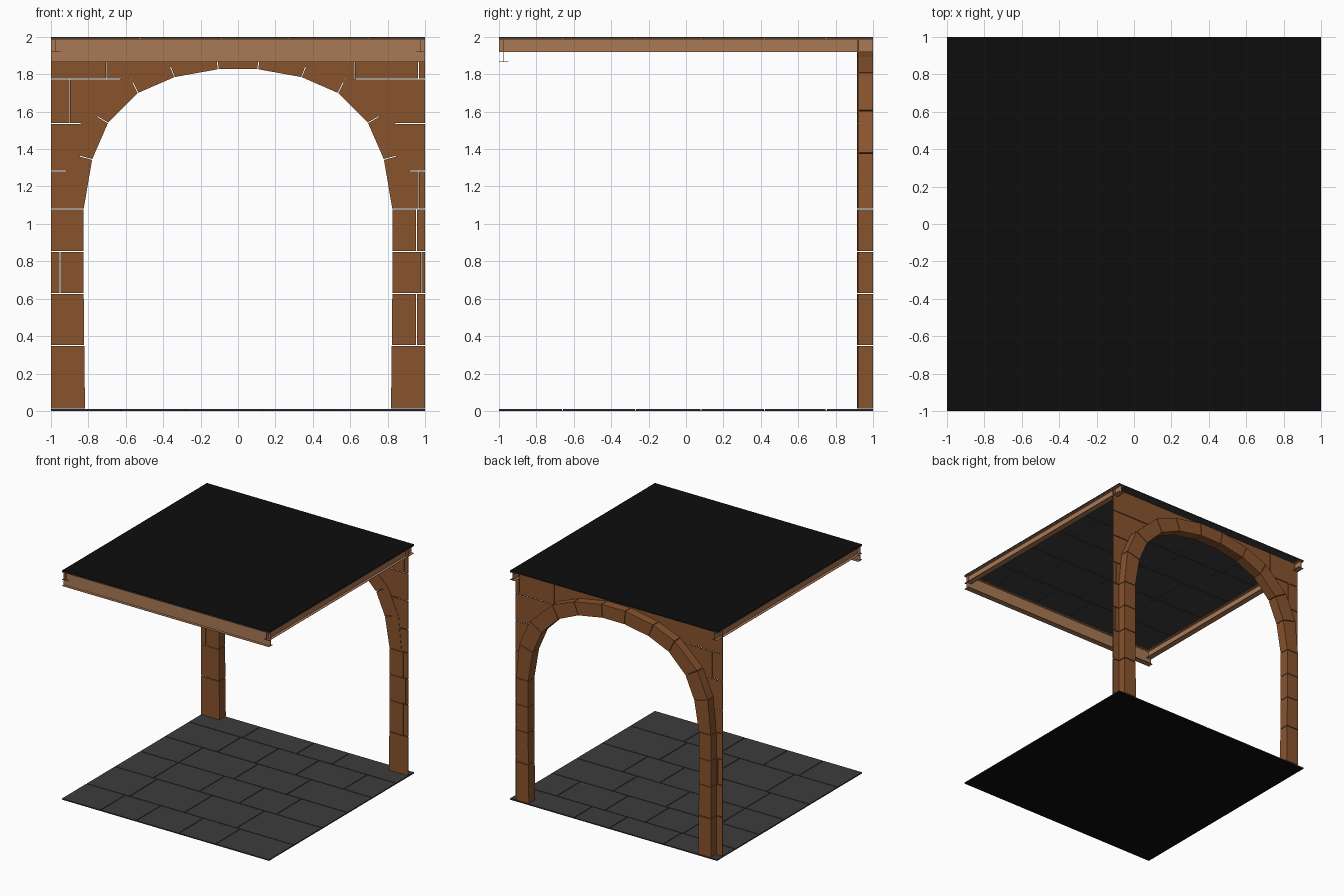
import bpy, bmesh, random

if "Cube" in bpy.data.objects:
    bpy.data.objects.remove(bpy.data.objects["Cube"])

random.seed(4)


def material(name, rgb):
    m = bpy.data.materials.new(name)
    m.diffuse_color = (*rgb, 1)
    m.use_nodes = True
    m.node_tree.nodes["Principled BSDF"].inputs["Base Color"].default_value = m.diffuse_color
    return m


BROWN = material("brown_stone", (0.25, 0.088, 0.027))
PALE = material("pale_wood", (0.40, 0.19, 0.092))
GREY = material("dark_grey_tile", (0.046, 0.046, 0.046))
BLACK = material("black_backing", (0.004, 0.004, 0.004))


def finish(name, bm, mat):
    bmesh.ops.recalc_face_normals(bm, faces=bm.faces)
    me = bpy.data.meshes.new(name)
    bm.to_mesh(me)
    bm.free()
    me.materials.append(mat)
    ob = bpy.data.objects.new(name, me)
    bpy.context.collection.objects.link(ob)
    return ob


def prism(bm, pts, y0, y1):
    """Extrude an x-z outline from y0 to y1."""
    f = bm.faces.new([bm.verts.new((x, y0, z)) for x, z in pts])
    r = bmesh.ops.extrude_face_region(bm, geom=[f])
    for v in r["geom"]:
        if isinstance(v, bmesh.types.BMVert):
            v.co.y = y1


def box(bm, x0, x1, y0, y1, z0, z1):
    prism(bm, [(x0, z0), (x1, z0), (x1, z1), (x0, z1)], y0, y1)


# Floor and roof: black backing sheet with flagstones on the room side
def tiles(name, z0, z1):
    bm = bmesh.new()
    g = 0.003
    rows = [-1, -0.66, -0.27, 0.08, 0.42, 0.75, 1]
    for y0, y1 in zip(rows, rows[1:]):
        x = -1.0
        while x < 0.999:
            nx = x + random.uniform(0.32, 0.55)
            if nx > 0.8:
                nx = 1.0
            box(bm, x + (g if x > -1 else 0), nx - (g if nx < 1 else 0),
                y0 + (g if y0 > -1 else 0), y1 - (g if y1 < 1 else 0), z0, z1)
            x = nx
    finish(name, bm, GREY)


for name, za, zb in (("floor_backing", 0, 0.003), ("roof_backing", 1.997, 2.0)):
    bm = bmesh.new()
    box(bm, -1, 1, -1, 1, za, zb)
    finish(name, bm, BLACK)
tiles("floor_tiles", 0.003, 0.010)
tiles("ceiling_tiles", 1.990, 1.997)

# Thin I-section beams under the roof on the front and both sides
t = 0.003
bm = bmesh.new()
box(bm, -1, 1, -0.977, -0.973, 1.867, 1.997)
box(bm, -1, 1, -1, -0.95, 1.865, 1.865 + t)
box(bm, -1, 1, -1, -0.95, 1.985, 1.985 + t)
finish("front_beam", bm, PALE)
for side, s in (("left", -1), ("right", 1)):
    bm = bmesh.new()
    box(bm, s * 0.973, s * 0.977, -1, 1, 1.922, 1.997)
    box(bm, s * 0.95, s, -1, 1, 1.92, 1.92 + t)
    box(bm, s * 0.95, s, -1, 1, 1.985, 1.985 + t)
    finish(side + "_beam", bm, PALE)

# Arch ring joints: inner and outer ends, from foot to crown
INNER = [(0.818, 0.01), (0.822, 0.35), (0.825, 0.627), (0.825, 0.853), (0.825, 1.08),
         (0.78, 1.345), (0.695, 1.54), (0.535, 1.70), (0.34, 1.785), (0.107, 1.827)]
OUTER = [(0.94, 0.01), (0.94, 0.35), (0.94, 0.627), (0.94, 0.853), (0.94, 1.08),
         (0.91, 1.38), (0.81, 1.607), (0.59, 1.81), (0.382, 1.893), (0.115, 1.942)]
MID = [((a + c) / 2, (b + d) / 2) for (a, b), (c, d) in zip(INNER, OUTER)]


def lerp(p, q, f):
    return (p[0] + (q[0] - p[0]) * f, p[1] + (q[1] - p[1]) * f)


def mid_x(z):
    for p, q in zip(MID, MID[1:]):
        if p[1] <= z <= q[1]:
            return p[0] + (q[0] - p[0]) * (z - p[1]) / (q[1] - p[1])
    return 0.0


# Ring blocks
Y0, Y1 = 0.913, 1.0
for side, s in (("left", -1), ("right", 1)):
    bm = bmesh.new()
    for i in range(len(INNER) - 1):
        e = 0.01
        quad = [lerp(INNER[i], INNER[i + 1], e), lerp(OUTER[i], OUTER[i + 1], e),
                lerp(OUTER[i], OUTER[i + 1], 1 - e), lerp(INNER[i], INNER[i + 1], 1 - e)]
        prism(bm, [(s * x, z) for x, z in quad], Y0, Y1)
    finish(side + "_arch_blocks", bm, BROWN)
bm = bmesh.new()
a, b = INNER[-1], OUTER[-1]
prism(bm, [(-a[0] + t, a[1]), (a[0] - t, a[1]), (b[0] - t, b[1]), (-b[0] + t, b[1])], Y0, Y1)
finish("keystone", bm, BROWN)


# Thin wall facing behind the ring: rows of (bottom, top, split positions)
def facing(bm, s, z0, z1, splits):
    z0, z1 = z0 + 0.003, z1 - 0.003
    xs = [1.0] + splits
    for xa, xb in zip(xs, splits):
        box(bm, s * (xb + 0.004), s * xa, 0.916, 0.924, z0, z1)
    xa = xs[-1]
    pts = [(xa, z0), (mid_x(z0), z0)]
    pts += [p for p in MID if z0 < p[1] < z1]
    if z1 > MID[-1][1]:
        pts.append((0.0, MID[-1][1]))
    pts += [(mid_x(z1), z1), (xa, z1)]
    prism(bm, [(s * x, z) for x, z in pts], 0.916, 0.924)


ROWS = [(0.01, 0.35, [], []), (0.35, 0.627, [], [0.953]), (0.627, 0.853, [0.95], [0.978]),
        (0.853, 1.08, [], [0.952]), (1.08, 1.282, [], [0.965]), (1.282, 1.537, [], []),
        (1.537, 1.775, [0.897], []), (1.775, 1.996, [0.703], [0.963, 0.622])]
for side, s, k in (("left", -1, 2), ("right", 1, 3)):
    bm = bmesh.new()
    for row in ROWS:
        facing(bm, s, row[0], row[1], row[k])
    finish(side + "_wall_facing", bm, BROWN)
